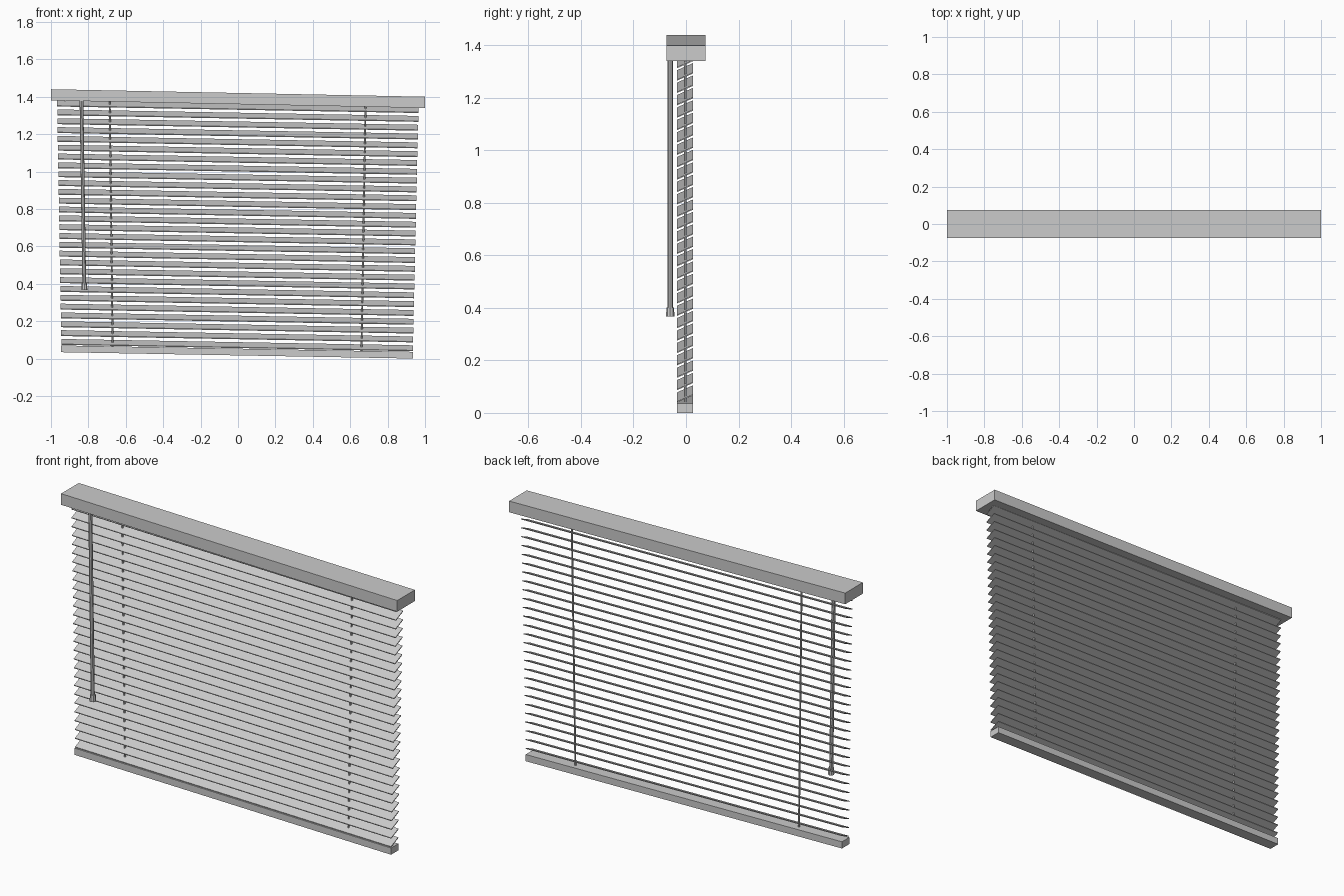
import bpy, bmesh
from mathutils import Vector

if "Cube" in bpy.data.objects:
    bpy.data.objects.remove(bpy.data.objects["Cube"])

N_SLATS = 28


def finish(bm, name):
    bmesh.ops.recalc_face_normals(bm, faces=bm.faces)
    mesh = bpy.data.meshes.new(name)
    bm.to_mesh(mesh)
    bm.free()
    obj = bpy.data.objects.new(name, mesh)
    bpy.context.collection.objects.link(obj)
    return obj


def bar(name, profile, x0, x1, slope):
    """Extrude a (y, z) profile from x0 to x1, sagging to the right."""
    bm = bmesh.new()
    a = [bm.verts.new((x0, y, z - slope * x0)) for y, z in profile]
    b = [bm.verts.new((x1, y, z - slope * x1)) for y, z in profile]
    n = len(profile)
    bm.faces.new(a)
    bm.faces.new(b[::-1])
    for i in range(n):
        j = (i + 1) % n
        bm.faces.new((a[i], b[i], b[j], a[j]))
    return finish(bm, name)


def rect(y0, y1, z0, z1):
    return [(y0, z0), (y1, z0), (y1, z1), (y0, z1)]


def rod(name, p, q, r0, r1, sides):
    """Straight (or tapered) rod from p to q."""
    p, q = Vector(p), Vector(q)
    bm = bmesh.new()
    bmesh.ops.create_cone(bm, cap_ends=True, segments=sides,
                          radius1=r0, radius2=r1, depth=(q - p).length)
    obj = finish(bm, name)
    obj.location = (p + q) / 2
    obj.rotation_euler = (q - p).to_track_quat('Z', 'Y').to_euler()
    return obj


# head rail and bottom rail
bar("head_rail", rect(-0.075, 0.075, 1.36, 1.42), -1.0, 1.0, 0.02)
bar("bottom_rail", rect(-0.035, 0.027, 0.017, 0.053), -0.947, 0.935, 0.018)

# tilted slats, slightly wider towards the top
for i in range(N_SLATS):
    t = i / (N_SLATS - 1)
    z = 0.072 + 1.274 * t
    h, d = 0.0135, 0.0045
    profile = [(-0.034, z - h - d / 2), (0.027, z + h - d / 2),
               (0.026, z + h + d / 2), (-0.035, z - h + d / 2)]
    bar(f"slat_{i + 1:02d}", profile, -0.945 - 0.022 * t, 0.935 + 0.03 * t, 0.018)

# ladder cords
rod("left_cord", (-0.67, -0.003, 0.055), (-0.686, -0.003, 1.39), 0.005, 0.005, 6)
rod("right_cord", (0.66, -0.003, 0.03), (0.682, -0.003, 1.36), 0.005, 0.005, 6)

# tilt wand with its grip
rod("wand", (-0.822, -0.06, 0.39), (-0.837, -0.06, 1.39), 0.01, 0.01, 8)
rod("wand_grip", (-0.8215, -0.06, 0.367), (-0.822, -0.06, 0.402), 0.016, 0.0145, 8)
